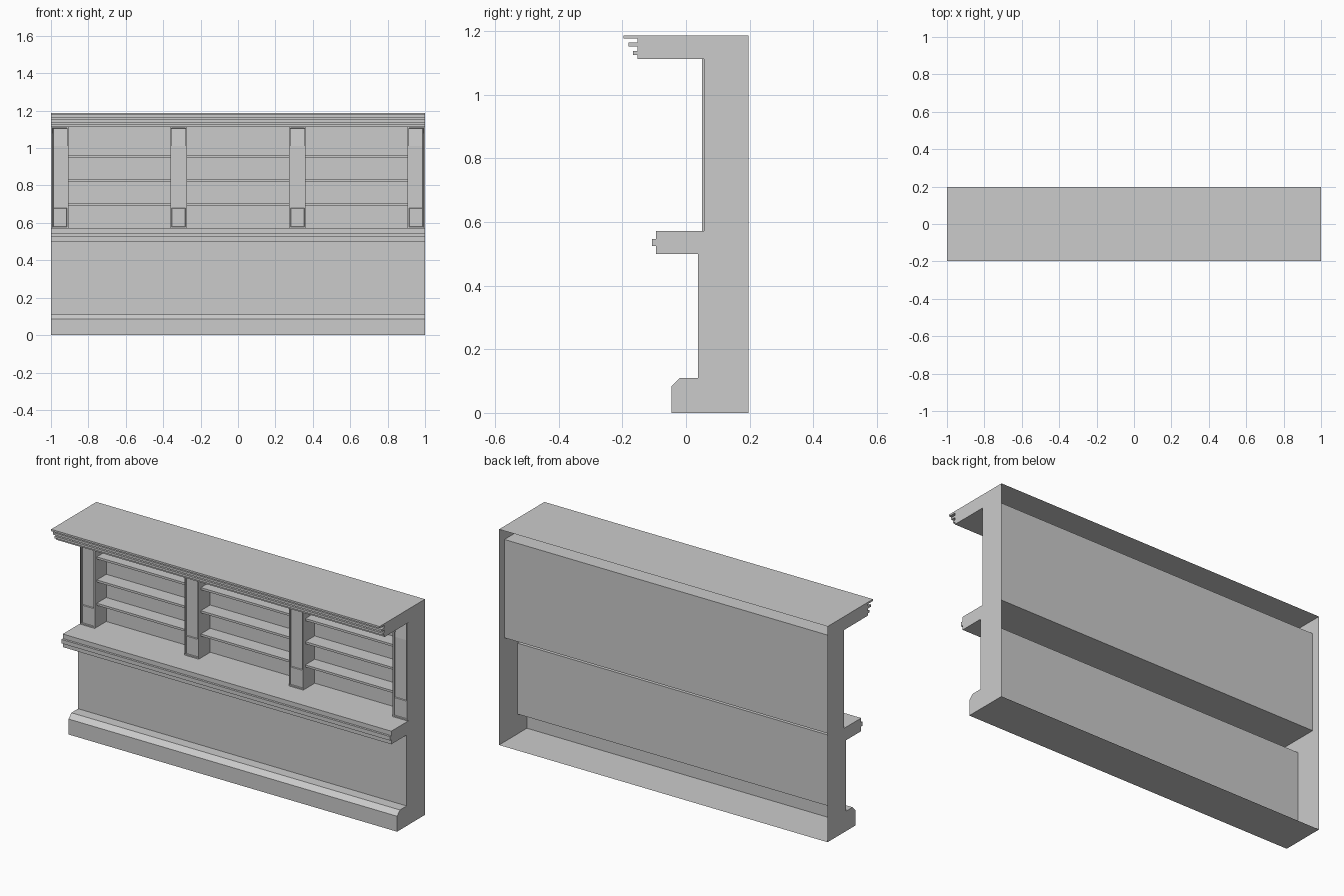
import bpy, bmesh
from mathutils import Vector

if "Cube" in bpy.data.objects:
    bpy.data.objects.remove(bpy.data.objects["Cube"])

BACK, BAY_BACK, FACE = 0.197, 0.15, 0.05      # main depths along y
COUNTER, SOFFIT, TOP = 0.572, 1.113, 1.187    # main heights


def finish(bm, name, recalc=True):
    if recalc:
        bmesh.ops.recalc_face_normals(bm, faces=bm.faces)
    me = bpy.data.meshes.new(name)
    bm.to_mesh(me)
    bm.free()
    ob = bpy.data.objects.new(name, me)
    bpy.context.collection.objects.link(ob)
    return ob


def sweep(name, profile, x0=-1, x1=1):
    """Open sheet: a (y, z) profile run along x."""
    bm = bmesh.new()
    rows = [[bm.verts.new((x, y, z)) for y, z in profile] for x in (x0, x1)]
    for i in range(len(profile) - 1):
        bm.faces.new((rows[0][i], rows[0][i + 1], rows[1][i + 1], rows[1][i]))
    return finish(bm, name)


def box_bm(lo, hi):
    bm = bmesh.new()
    bmesh.ops.create_cube(bm, size=1)
    lo, hi = Vector(lo), Vector(hi)
    for v in bm.verts:
        v.co = (lo + hi) / 2 + v.co * (hi - lo)
    return bm


# Base, lower wall and counter: one moulded shell, open at the back
lower = [(BACK, 0), (-0.045, 0), (-0.045, 0.085), (-0.02, 0.11), (0.038, 0.11),
         (0.038, 0.5), (-0.095, 0.5), (-0.095, 0.525), (-0.107, 0.525),
         (-0.107, 0.547), (-0.095, 0.547), (-0.095, COUNTER), (BAY_BACK, COUNTER)]
# The wall stops at the plinth and counter undersides, leaving them hollow
sweep("base_and_counter", lower)

# Stepped cornice shell
upper = [(BAY_BACK, SOFFIT), (-0.153, SOFFIT), (-0.153, 1.126), (-0.166, 1.126),
         (-0.166, 1.138), (-0.153, 1.138), (-0.153, 1.152), (-0.181, 1.152),
         (-0.181, 1.164), (-0.153, 1.164), (-0.153, 1.177), (-0.197, 1.177),
         (-0.197, TOP), (BACK, TOP)]
sweep("cornice", upper)

# Back of the shelf bays
sweep("back_panel", [(BAY_BACK, COUNTER), (BAY_BACK, SOFFIT)])

# End panels closing the silhouette
outline = lower[:-1] + [(0.056, COUNTER), (0.056, SOFFIT)] + upper[1:]
for side, x in (("left", -1), ("right", 1)):
    bm = bmesh.new()
    f = bm.faces.new([bm.verts.new((x, y, z)) for y, z in outline])
    f.normal_update()
    if f.normal.x * x < 0:
        f.normal_flip()
    finish(bm, side + "_end_panel", recalc=False)


def pilaster(name, x, half=0.044):
    bm = box_bm((x - half, FACE, COUNTER), (x + half, BAY_BACK, SOFFIT))
    face = min(bm.faces, key=lambda f: f.calc_center_median().y)
    # sunk panel within a narrow frame
    bmesh.ops.inset_region(bm, faces=[face], thickness=0.009)
    bmesh.ops.inset_region(bm, faces=[face], thickness=0.002, depth=-0.008)
    # split into foot block, shaft and head
    for z in (0.68, 1.01):
        inner = [f for f in bm.faces if f.normal.y < -0.9
                 and f.calc_center_median().y > FACE + 0.004]
        geom = set(inner) | {e for f in inner for e in f.edges} | {v for f in inner for v in f.verts}
        bmesh.ops.bisect_plane(bm, geom=list(geom), plane_co=(0, 0, z), plane_no=(0, 0, 1))
        bm.normal_update()
    inner = sorted((f for f in bm.faces if f.normal.y < -0.9
                    and f.calc_center_median().y > FACE + 0.004),
                   key=lambda f: f.calc_center_median().z)
    for v in inner[-1].verts:                  # head slopes back
        if v.co.z > 1.05:
            v.co.y += 0.01
    bmesh.ops.inset_region(bm, faces=[inner[0]], thickness=0.003, depth=0.005)
    finish(bm, name)


# Pilasters
for i, x in enumerate((-0.951, -0.318, 0.318, 0.951)):
    pilaster(f"pilaster_{i + 1}", x)

# Shelves: three in each bay
for b, (x0, x1) in enumerate(((-0.907, -0.362), (-0.274, 0.274), (0.362, 0.907))):
    for s, z in enumerate((0.698, 0.826, 0.953)):
        finish(box_bm((x0, 0.068, z - 0.006), (x1, BAY_BACK, z + 0.006)),
               f"shelf_{b + 1}_{s + 1}")
